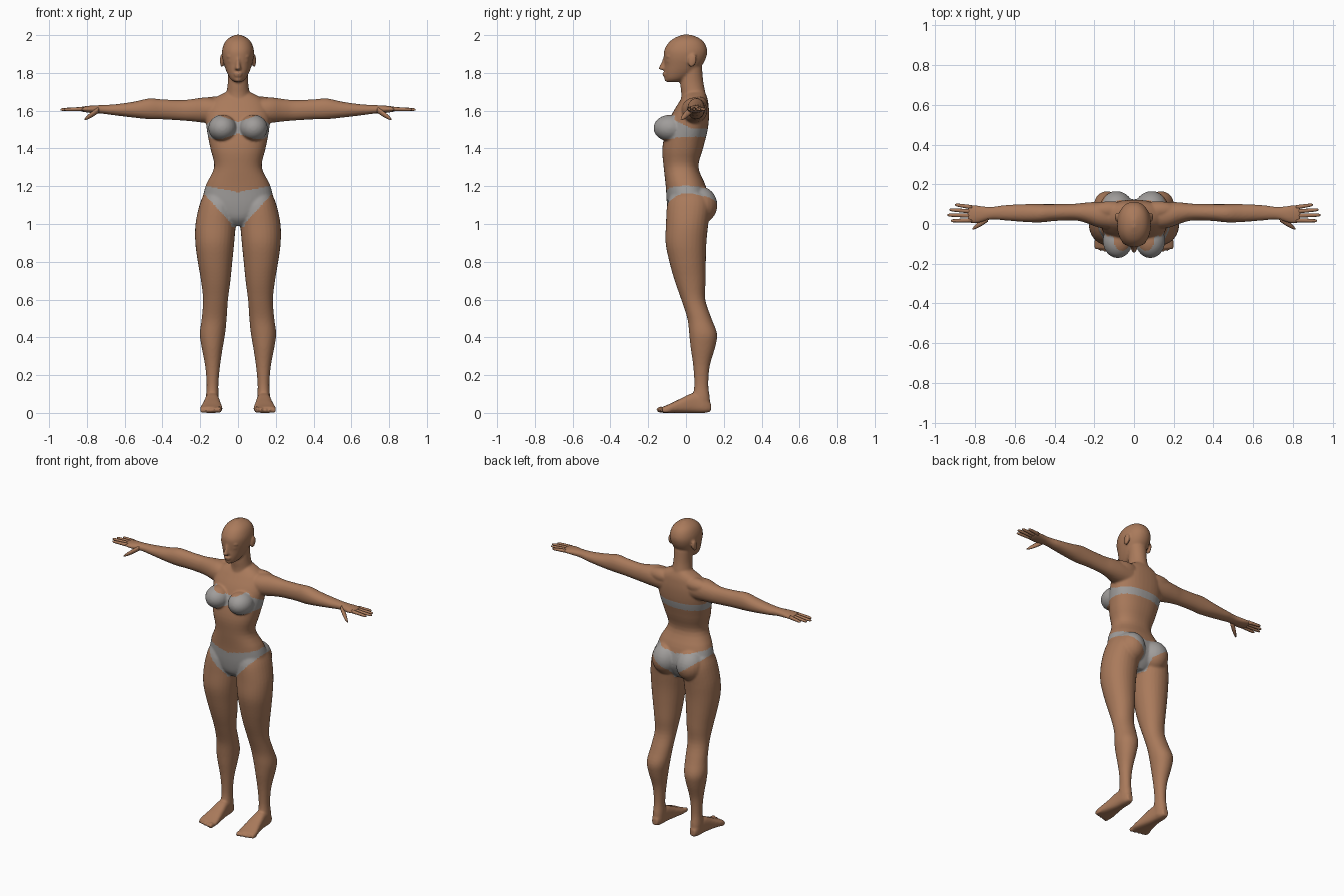
import bpy, bmesh, math
from mathutils import Matrix, Vector


def material(name, rgb):
    m = bpy.data.materials.new(name)
    m.diffuse_color = (*rgb, 1)
    return m


SKIN = material("skin brown", (0.40, 0.195, 0.105))
CLOTH = material("cloth grey", (0.35, 0.335, 0.325))


def resample(rows, n):
    """Smooth the section table with a Catmull-Rom spline."""
    out = []
    for i in range(len(rows) - 1):
        p0, p1 = rows[max(i - 1, 0)], rows[i]
        p2, p3 = rows[i + 1], rows[min(i + 2, len(rows) - 1)]
        for k in range(n):
            t = k / n
            out.append([0.5 * (2 * b + (c - a) * t + (2 * a - 5 * b + 4 * c - d) * t * t
                               + (3 * b - a - 3 * c + d) * t ** 3)
                        for a, b, c, d in zip(p0, p1, p2, p3)])
    return out + [list(rows[-1])]


def loft(bm, axis, rows, side=1, power=2.0, seg=28, steps=4):
    """Closed skin over sections (position, a_min, a_max, b_min, b_max)."""
    rings = []
    for t, a0, a1, b0, b1 in resample(rows, steps):
        ring = []
        for i in range(seg):
            ang = math.tau * i / seg
            c, s = math.cos(ang), math.sin(ang)
            a = (a0 + a1) / 2 + (a1 - a0) / 2 * math.copysign(abs(c) ** (2 / power), c)
            b = (b0 + b1) / 2 + (b1 - b0) / 2 * math.copysign(abs(s) ** (2 / power), s)
            x, y, z = {"z": (a, b, t), "x": (t, a, b), "y": (a, t, b)}[axis]
            ring.append(bm.verts.new((x * side, y, z)))
        rings.append(ring)
    for r, q in zip(rings, rings[1:]):
        for i in range(seg):
            j = (i + 1) % seg
            bm.faces.new((r[i], r[j], q[j], q[i]))
    bm.faces.new(rings[0])
    bm.faces.new(rings[-1])


def ball(bm, centre, radii, tilt=0.0):
    mat = (Matrix.Translation(centre) @ Matrix.Rotation(tilt, 4, "X")
           @ Matrix.Diagonal((*radii, 1)))
    bmesh.ops.create_uvsphere(bm, u_segments=24, v_segments=16, radius=1, matrix=mat)


def finish(bm, name, mats):
    bmesh.ops.recalc_face_normals(bm, faces=bm.faces[:])
    me = bpy.data.meshes.new(name)
    bm.to_mesh(me)
    bm.free()
    ob = bpy.data.objects.new(name, me)
    bpy.context.collection.objects.link(ob)
    for m in mats:
        me.materials.append(m)
    me.polygons.foreach_set("use_smooth", [True] * len(me.polygons))
    return ob


body = bmesh.new()

# torso: z, x range, y range
torso = [(0.99, 0.04, -0.05, 0.07), (1.03, 0.12, -0.085, 0.10), (1.10, 0.185, -0.10, 0.125),
         (1.20, 0.172, -0.107, 0.105), (1.30, 0.126, -0.118, 0.066), (1.40, 0.146, -0.125, 0.09),
         (1.50, 0.165, -0.105, 0.115), (1.58, 0.17, -0.075, 0.122), (1.64, 0.15, -0.04, 0.118),
         (1.67, 0.12, -0.02, 0.112), (1.70, 0.06, 0.0, 0.10)]
loft(body, "z", [(z, -w, w, f, b) for z, w, f, b in torso], power=2.3, seg=40)

# neck and head
neck = [(1.60, 0.08, -0.035, 0.11), (1.68, 0.064, -0.025, 0.105),
        (1.75, 0.054, -0.03, 0.092), (1.83, 0.055, -0.02, 0.085)]
loft(body, "z", [(z, -w, w, f, b) for z, w, f, b in neck])
head = [(1.752, 0.02, -0.098, -0.04), (1.768, 0.04, -0.109, 0.0), (1.80, 0.058, -0.114, 0.05),
        (1.84, 0.073, -0.114, 0.085), (1.88, 0.083, -0.117, 0.106), (1.92, 0.084, -0.115, 0.112),
        (1.96, 0.071, -0.092, 0.097), (1.985, 0.048, -0.06, 0.068), (2.002, 0.012, -0.02, 0.025)]
loft(body, "z", [(z, -w, w, f, b) for z, w, f, b in head], power=2.15, seg=36)

# nose, lips and chin
nose = [(1.815, 0.013, -0.126, -0.09), (1.823, 0.017, -0.146, -0.09),
        (1.85, 0.011, -0.133, -0.09), (1.885, 0.009, -0.119, -0.09)]
loft(body, "z", [(z, -w, w, f, b) for z, w, f, b in nose], seg=16)
ball(body, (0, -0.11, 1.797), (0.025, 0.016, 0.006))
ball(body, (0, -0.108, 1.784), (0.021, 0.016, 0.006))
ball(body, (0, -0.095, 1.765), (0.022, 0.02, 0.014))

leg = [(1.16, 0.03, 0.18, -0.08, 0.11), (1.10, 0.012, 0.204, -0.10, 0.13),
       (1.0, 0.012, 0.225, -0.106, 0.118), (0.9, 0.02, 0.226, -0.108, 0.108),
       (0.8, 0.03, 0.213, -0.088, 0.105), (0.7, 0.04, 0.196, -0.06, 0.104),
       (0.6, 0.053, 0.185, -0.025, 0.102), (0.5, 0.06, 0.192, 0.007, 0.135),
       (0.42, 0.068, 0.202, 0.017, 0.164), (0.35, 0.08, 0.193, 0.024, 0.155),
       (0.25, 0.095, 0.174, 0.038, 0.126), (0.15, 0.104, 0.166, 0.044, 0.118),
       (0.08, 0.102, 0.17, 0.035, 0.126), (0.02, 0.104, 0.168, 0.04, 0.13)]
foot = [(0.132, 0.118, 0.155, 0.008, 0.05), (0.10, 0.106, 0.168, 0.0, 0.085),
        (0.04, 0.10, 0.174, 0.0, 0.105), (-0.03, 0.09, 0.186, 0.0, 0.075),
        (-0.09, 0.082, 0.20, 0.0, 0.046), (-0.125, 0.086, 0.198, 0.0, 0.032)]
arm = [(0.08, -0.03, 0.11, 1.53, 1.66), (0.17, -0.02, 0.112, 1.535, 1.67),
       (0.24, 0.005, 0.108, 1.543, 1.662), (0.30, 0.018, 0.102, 1.548, 1.656),
       (0.40, 0.015, 0.10, 1.554, 1.66), (0.47, 0.008, 0.10, 1.555, 1.665),
       (0.55, 0.01, 0.10, 1.563, 1.648), (0.65, 0.018, 0.095, 1.575, 1.634),
       (0.72, 0.022, 0.086, 1.584, 1.63), (0.78, 0.006, 0.092, 1.588, 1.627),
       (0.82, 0.004, 0.097, 1.594, 1.622), (0.838, 0.012, 0.09, 1.60, 1.618)]

for s in (-1, 1):
    loft(body, "z", leg, s, 2.1)
    loft(body, "y", foot, s, 2.8)
    loft(body, "x", arm, s, 2.1)
    ball(body, (s * 0.082, -0.085, 1.508), (0.075, 0.087, 0.07))      # breast
    ball(body, (s * 0.088, 0.07, 1.10), (0.088, 0.096, 0.10))         # buttock
    ball(body, (s * 0.086, 0.034, 1.865), (0.010, 0.022, 0.036), -0.25)  # ear
    ball(body, (s * 0.036, -0.091, 1.862), (0.018, 0.014, 0.009))     # eye
    ball(body, (s * 0.036, -0.093, 1.886), (0.026, 0.014, 0.006))     # brow
    ball(body, (s * 0.12, 0.07, 1.63), (0.10, 0.045, 0.045))          # shoulder slope
    for i in range(5):                                                # toes
        r = 0.017 - 0.0016 * i
        ball(body, (s * (0.10 + 0.023 * i), -0.132 + 0.0065 * i, r), (r * 0.8, 0.025, r))

body_ob = finish(body, "body", [SKIN, CLOTH])

# fuse the overlapping forms into one smooth skin
bpy.context.view_layer.objects.active = body_ob
rem = body_ob.modifiers.new("fuse", "REMESH")
rem.mode = "VOXEL"
rem.voxel_size = 0.0065
rem.use_smooth_shade = True
smo = body_ob.modifiers.new("soften", "SMOOTH")
smo.factor = 0.5
smo.iterations = 5
for m in ("fuse", "soften"):
    bpy.ops.object.modifier_apply(modifier=m)


def in_top(x, y, z):
    """Bandeau: shaped cups in front, a narrow band round the back."""
    if x > 0.185:
        return False
    if y < -0.06:
        high = min(1.54 + 0.35 * x, 1.575) - 0.5 * max(0, x - 0.11)
        return max(1.48 - 0.35 * x, 1.45) < z < high
    return 1.462 < z < max(1.55 - 0.5 * (y + 0.06), 1.505)


def in_briefs(x, y, z):
    """Briefs: low V in front, fuller at the back."""
    low = 0.965 + 1.08 * x if y < 0.02 else 1.03 + 0.72 * x
    if x < 0.035:
        low = 0.985
    return low < z < 1.168 + 0.2 * x


me = body_ob.data
if len(me.materials) < 2:
    me.materials.clear()
    me.materials.append(SKIN)
    me.materials.append(CLOTH)
for p in me.polygons:
    x, y, z = abs(p.center.x), p.center.y, p.center.z
    p.material_index = 1 if in_top(x, y, z) or in_briefs(x, y, z) else 0
    p.use_smooth = True

# fingers: base y, tip x, tip y
FINGERS = [(0.084, 0.90, 0.097), (0.063, 0.928, 0.072), (0.042, 0.94, 0.045), (0.019, 0.922, 0.016)]
for s, label in ((-1, "right"), (1, "left")):
    bm = bmesh.new()
    for y0, x1, y1 in FINGERS:
        rows = []
        for t, r in ((0, 0.011), (0.5, 0.0095), (0.9, 0.0075), (1, 0.003)):
            y, z = y0 + (y1 - y0) * t, 1.609 - 0.003 * t
            rows.append((0.815 + (x1 - 0.815) * t, y - r, y + r, z - r, z + r))
        loft(bm, "x", rows, s, seg=12, steps=2)
    thumb = []
    for t, r in ((0, 0.016), (0.4, 0.016), (0.8, 0.011), (1, 0.004)):
        y, z = 0.028 - 0.052 * t, 1.606 - 0.052 * t
        thumb.append((0.735 + 0.077 * t, y - r, y + r, z - r, z + r))
    loft(bm, "x", thumb, s, seg=12, steps=2)
    finish(bm, label + "_fingers", [SKIN])
